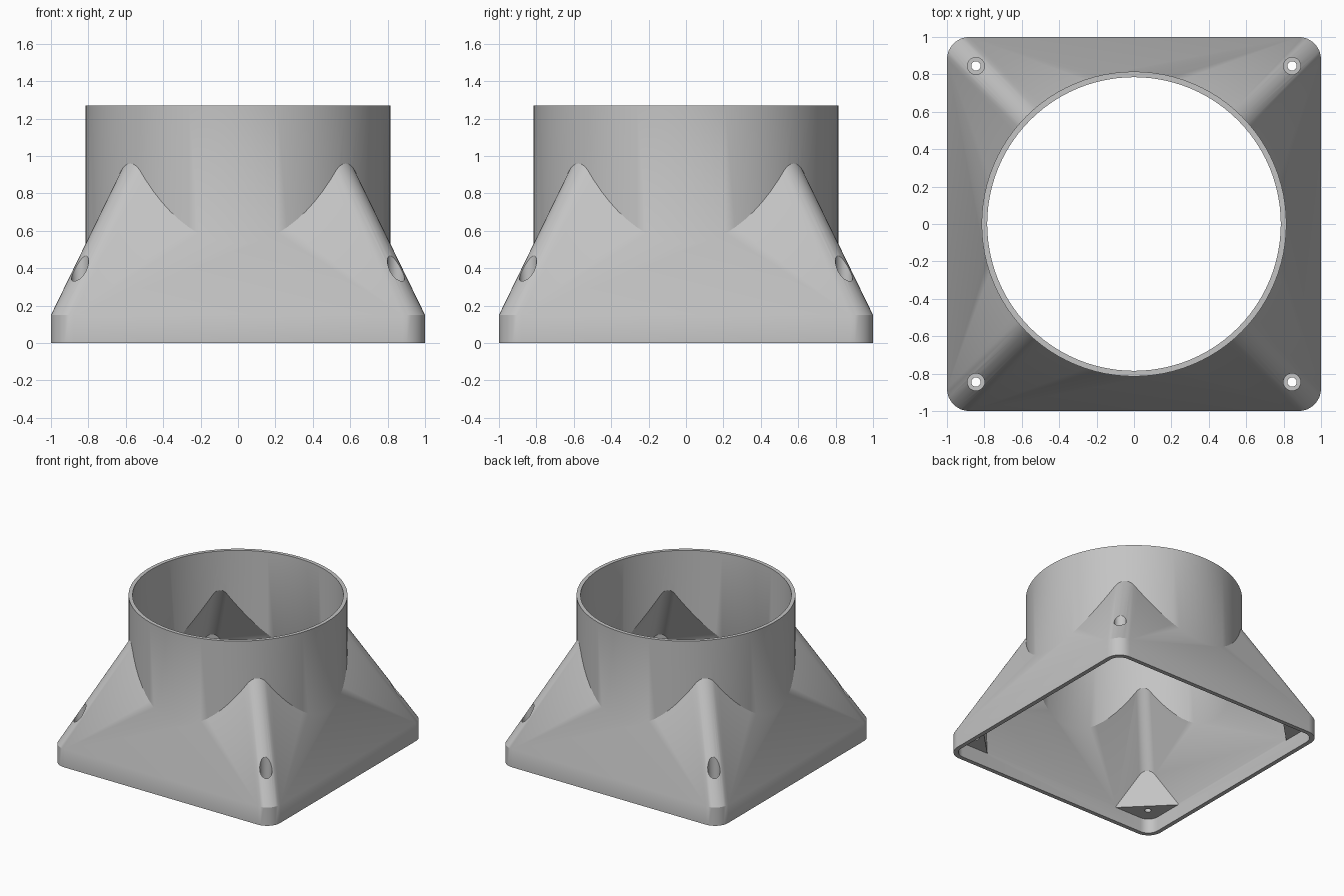
import bpy, bmesh, math
from mathutils import Matrix

if "Cube" in bpy.data.objects:
    bpy.data.objects.remove(bpy.data.objects["Cube"], do_unlink=True)

plastic = bpy.data.materials.new("light grey plastic")
plastic.use_nodes = True
grey = (0.55, 0.55, 0.55, 1)
plastic.diffuse_color = grey
plastic.node_tree.nodes["Principled BSDF"].inputs["Base Color"].default_value = grey


def add(name, bm):
    bmesh.ops.recalc_face_normals(bm, faces=bm.faces)
    mesh = bpy.data.meshes.new(name)
    bm.to_mesh(mesh)
    bm.free()
    mesh.materials.append(plastic)
    ob = bpy.data.objects.new(name, mesh)
    bpy.context.collection.objects.link(ob)
    return ob


def rounded_loft(name, levels, steps=8):
    """Stack rounded squares given as (half width, corner radius, height)."""
    bm = bmesh.new()
    rings = []
    for half, radius, z in levels:
        ring = []
        for corner in range(4):
            mid = math.pi / 4 + corner * math.pi / 2
            cx = math.copysign(half - radius, math.cos(mid))
            cy = math.copysign(half - radius, math.sin(mid))
            for i in range(steps + 1):
                a = (corner + i / steps) * math.pi / 2
                ring.append(bm.verts.new((cx + radius * math.cos(a),
                                          cy + radius * math.sin(a), z)))
        rings.append(ring)
    for low, high in zip(rings, rings[1:]):
        for i in range(len(low)):
            j = (i + 1) % len(low)
            bm.faces.new((low[i], low[j], high[j], high[i]))
    bm.faces.new(rings[0][::-1])
    bm.faces.new(rings[-1])
    return add(name, bm)


def cylinder(name, radius, low, high, x=0, y=0, sides=96):
    bm = bmesh.new()
    bmesh.ops.create_cone(bm, cap_ends=True, segments=sides, radius1=radius,
                          radius2=radius, depth=high - low,
                          matrix=Matrix.Translation((x, y, (low + high) / 2)))
    return add(name, bm)


def combine(target, tool, operation):
    mod = target.modifiers.new(operation.lower(), "BOOLEAN")
    mod.operation = operation
    mod.solver = "EXACT"
    mod.object = tool
    bpy.context.view_layer.objects.active = target
    bpy.ops.object.modifier_apply(modifier=mod.name)
    bpy.data.objects.remove(tool, do_unlink=True)


SLOPE = 0.487      # inward run per unit of height
TOP = 1.0          # the hood ends inside the tube
WALL = 0.035
hood_top = 1 - SLOPE * (TOP - 0.15)

# Square hood with a round tube on top
duct = rounded_loft("duct_adapter", [(1, 0.12, 0), (1, 0.12, 0.15),
                                     (hood_top, 0.1, TOP)])
combine(duct, cylinder("tube", 0.815, 0.35, 1.27), "UNION")

# Hollow of the hood, leaving solid screw blocks in the corners
hollow = rounded_loft("hollow", [(1 - WALL, 0.09, -0.1), (1 - WALL, 0.09, 0.13),
                                 (hood_top - WALL, 0.07, TOP)])
for k in range(4):
    bm = bmesh.new()
    bmesh.ops.create_cube(bm, size=1)
    turn = Matrix.Rotation(math.pi / 4 + k * math.pi / 2, 4, "Z")
    place = Matrix.Translation((1.13 + 0.5, 0, 0.12 + 0.5))
    size = Matrix.Diagonal((1, 2, 1, 1))
    bmesh.ops.transform(bm, matrix=turn @ place @ size, verts=bm.verts)
    combine(hollow, add("screw_block", bm), "DIFFERENCE")
combine(duct, hollow, "DIFFERENCE")

# Bore of the tube
combine(duct, cylinder("bore", 0.785, -0.2, 1.5), "DIFFERENCE")

# Screw holes with wider recesses for the heads
for x in (-0.845, 0.845):
    for y in (-0.845, 0.845):
        combine(duct, cylinder("recess", 0.046, 0.24, 0.8, x, y, 24), "DIFFERENCE")
        combine(duct, cylinder("screw_hole", 0.025, -0.1, 0.5, x, y, 24), "DIFFERENCE")

# Smooth curved walls with crisp edges
bpy.ops.object.select_all(action="DESELECT")
duct.select_set(True)
bpy.context.view_layer.objects.active = duct
bpy.ops.object.shade_smooth_by_angle(angle=math.radians(30))
